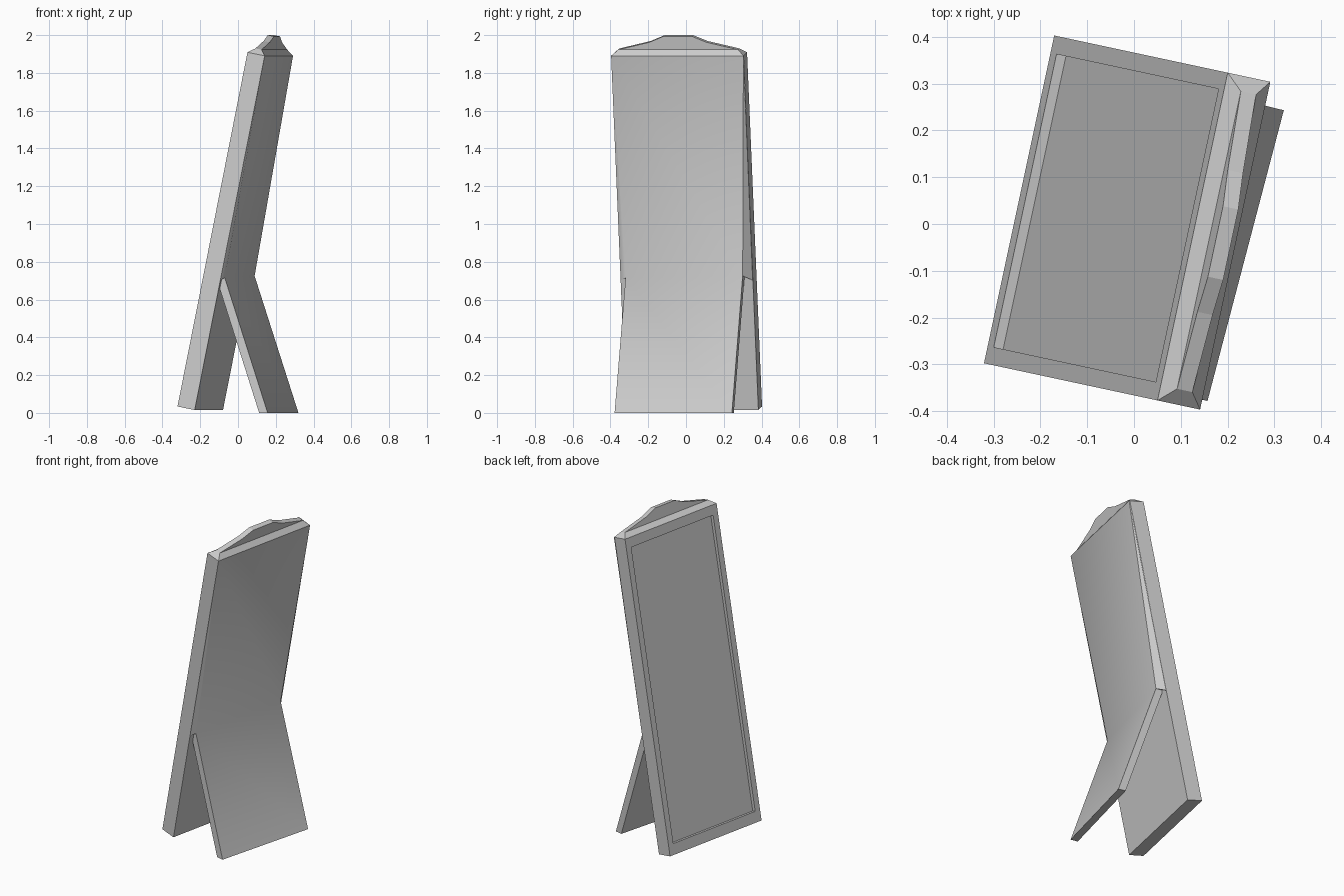
import bpy, bmesh
from math import cos, sin, atan2
from mathutils import Matrix, Vector

if "Cube" in bpy.data.objects:
    bpy.data.objects.remove(bpy.data.objects["Cube"])

# Leaning frame: local axes are depth (back), width, height along the panel
TURN, LEAN = atan2(0.15, 0.70), atan2(0.379, 1.875)
n = Vector((cos(TURN), -sin(TURN), 0))
v_ax = Vector((sin(TURN), cos(TURN), 0))
up = Vector((0, 0, 1))
d_ax = n * cos(LEAN) - up * sin(LEAN)
s_ax = n * sin(LEAN) + up * cos(LEAN)
origin = n * -0.251 + up * 0.034


def P(d, v, s):
    return origin + d_ax * d + v_ax * v + s_ax * s


def loft(name, rings, smooth=None):
    """Bridge rings of points and cap both ends."""
    bm = bmesh.new()
    rs = [[bm.verts.new(p) for p in r] for r in rings]
    k = len(rs[0])
    for a, b in zip(rs, rs[1:]):
        for i in range(k):
            j = (i + 1) % k
            bm.faces.new((a[i], a[j], b[j], b[i]))
    bm.faces.new(rs[0])
    bm.faces.new(rs[-1])
    bmesh.ops.remove_doubles(bm, verts=bm.verts[:], dist=0.0005)
    bmesh.ops.recalc_face_normals(bm, faces=bm.faces[:])
    me = bpy.data.meshes.new(name)
    bm.to_mesh(me)
    bm.free()
    ob = bpy.data.objects.new(name, me)
    bpy.context.collection.objects.link(ob)
    if smooth:
        bpy.ops.object.select_all(action='DESELECT')
        ob.select_set(True)
        bpy.context.view_layer.objects.active = ob
        bpy.ops.object.shade_smooth_by_angle(angle=smooth)
    return ob


def face_rect(d, w, s0, s1):
    return [P(d, -w, s0), P(d, w, s0), P(d, w, s1), P(d, -w, s1)]


def top_rect(s, w, d0, d1):
    return [P(d0, -w, s), P(d0, w, s), P(d1, w, s), P(d1, -w, s)]


THICK, W, H = 0.095, 0.358, 1.913

# Panel with a shallow recess in its front
loft("panel", [face_rect(0.021, 0.32, 0.066, 1.853), face_rect(0, 0.32, 0.066, 1.853),
               face_rect(0, W, 0, H), face_rect(THICK, W, 0, H)])

# Bevelled cap and stepped crest on top
loft("top_bevel", [top_rect(H, W, 0, THICK), top_rect(1.94, 0.325, 0.031, 0.065)])
half = [(0.325, 1.94), (0.155, 1.98), (0.077, 2.012)]
outline = half + [(-v, s) for v, s in reversed(half)]
loft("crest", [[P(d, v, s) for v, s in outline] for d in (0.031, 0.065)])

# Back support: follows the panel down to a bend, then splays out as a leg
bend_out = [Vector((-0.07, -0.32, 0.715)), Vector((0.088, 0.30, 0.725))]
foot_out = [Vector((0.157, -0.378, 0)), Vector((0.32, 0.243, 0))]
back = Vector((-0.045, 0.010, 0))
top = [P(THICK, -W, H), P(THICK, W, H), P(0.09, W, H), P(0.09, -W, H)]
wide = bend_out + [P(0.094, W, 0.70), P(0.094, -W, 0.70)]
narrow = bend_out + [p + back for p in reversed(bend_out)]
foot = foot_out + [p + back for p in reversed(foot_out)]
loft("back_leg", [top, wide, narrow, foot], smooth=0.65)
